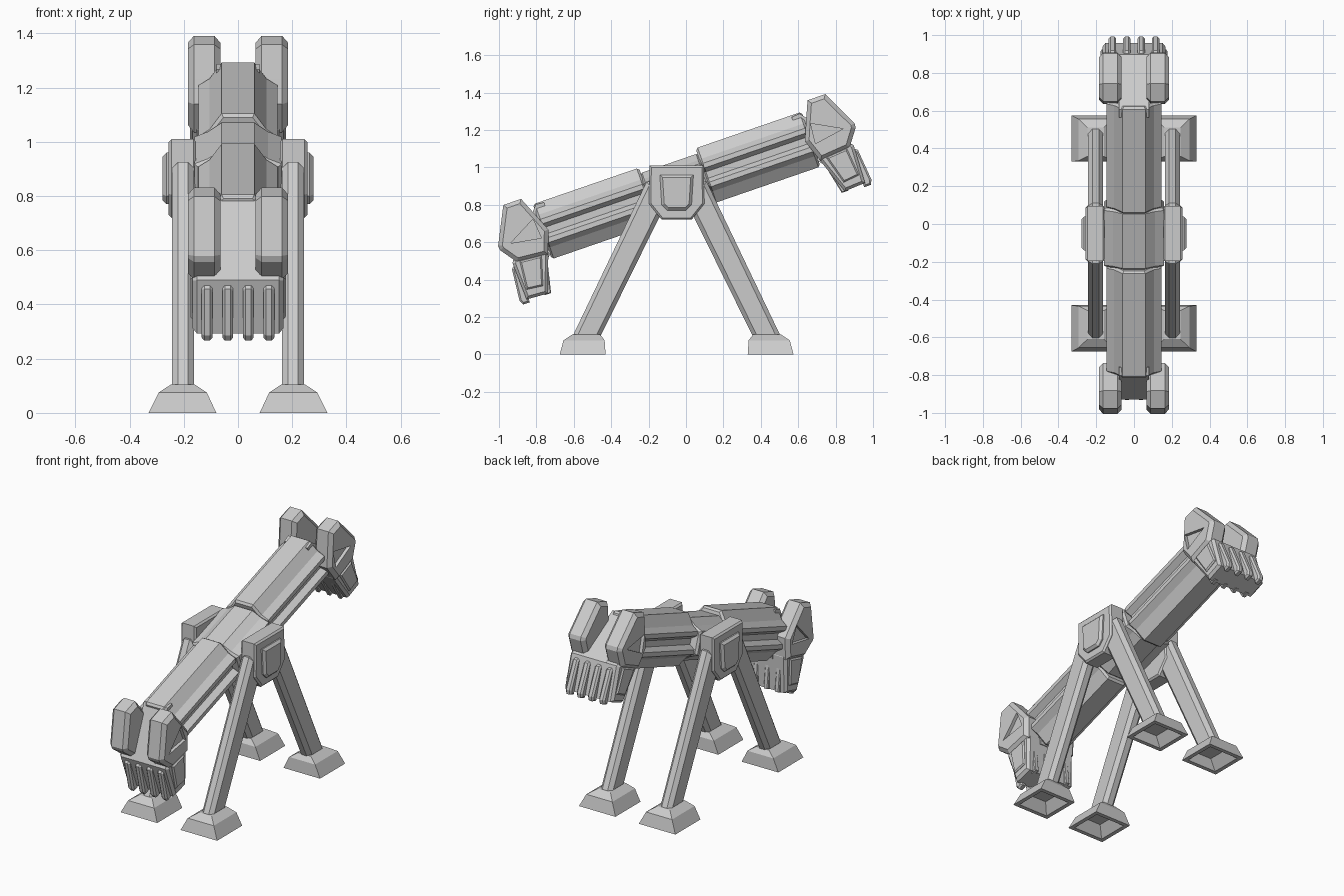
import bpy, bmesh, math

if "Cube" in bpy.data.objects:
    bpy.data.objects.remove(bpy.data.objects["Cube"])

TILT = math.radians(19)


def finish(name, bm, mirror, tilted):
    bmesh.ops.recalc_face_normals(bm, faces=bm.faces[:])
    me = bpy.data.meshes.new(name)
    bm.to_mesh(me)
    bm.free()
    ob = bpy.data.objects.new(name, me)
    bpy.context.collection.objects.link(ob)
    # tilted parts hang in the beam frame, the rest stand on the ground
    ob.location = (0, -0.05, 0.903 if tilted else 0)
    ob.rotation_euler = (TILT if tilted else 0, 0, 0)
    if mirror:
        m = ob.modifiers.new("mirror", 'MIRROR')
        m.use_axis = ('x' in mirror, 'y' in mirror, False)
        m.use_clip = False
        m.use_mirror_merge = False
    return ob


def prism(name, pts, a, b, axis='x', bevel=0.0, mirror='', tilted=True):
    """Extrude a profile from a to b along x or y, chamfering the end rims."""
    i = 0 if axis == 'x' else 1
    bm = bmesh.new()
    rings = []
    for t in (a, b):
        rings.append([bm.verts.new((t, p, q) if i == 0 else (p, t, q)) for p, q in pts])
    n = len(pts)
    for r in rings:
        bm.faces.new(r)
    for k in range(n):
        bm.faces.new((rings[0][k], rings[0][(k + 1) % n],
                      rings[1][(k + 1) % n], rings[1][k]))
    bmesh.ops.recalc_face_normals(bm, faces=bm.faces[:])
    if bevel:
        rim = [e for e in bm.edges if abs(e.verts[0].co[i] - e.verts[1].co[i]) < 1e-6]
        bmesh.ops.bevel(bm, geom=rim, offset=bevel, segments=1, affect='EDGES')
    return finish(name, bm, mirror, tilted)


def loft(name, rects, mirror, tilted=False):
    """Skin a stack of rectangles (x0, x1, y0, y1, z)."""
    bm = bmesh.new()
    rings = [[bm.verts.new((x, y, z)) for x, y in
              ((x0, y0), (x1, y0), (x1, y1), (x0, y1))] for x0, x1, y0, y1, z in rects]
    for r, s in zip(rings, rings[1:]):
        for k in range(4):
            bm.faces.new((r[k], r[(k + 1) % 4], s[(k + 1) % 4], s[k]))
    bm.faces.new(rings[0])
    bm.faces.new(rings[-1])
    return finish(name, bm, mirror, tilted)


def section(quarter):
    """Full symmetric cross-section from its upper right quarter."""
    right = quarter + [(x, -z) for x, z in reversed(quarter)]
    return right + [(-x, z) for x, z in reversed(right)]


# Beam halves with side grooves, and the centre collar
prism("beam", section([(.06, .155), (.105, .092), (.145, .066), (.145, .04), (.11, .018)]),
      .16, .76, 'y', .012, mirror='y')
prism("collar", section([(.06, .125), (.11, .09), (.16, .07)]), -.165, .165, 'y', .012)

# Ram heads: brow lobes with triangular side recesses
lobe = prism("head_lobe",
             [(.81, .203), (.91, .203), (1.008, .005), (1.005, -.02), (.94, -.11),
              (.77, -.125), (.725, 0), (.76, .085)], .065, .185, bevel=.022)
cut = prism("recess_cutter", [(.94, -.003), (.785, .08), (.775, -.03)], .165, .21)
cut.hide_render = True
cut.hide_set(True)
boo = lobe.modifiers.new("recess", 'BOOLEAN')
boo.operation = 'DIFFERENCE'
boo.object = cut
mir = lobe.modifiers.new("mirror", 'MIRROR')
mir.use_axis = (True, True, False)
mir.use_mirror_merge = False

# Sloping face between the lobes
prism("head_core", [(.70, .145), (.745, .15), (.965, -.105), (.94, -.14), (.77, -.14), (.71, -.05)],
      -.08, .08, mirror='y')
# Jaw with side plates
prism("jaw", [(.90, -.04), (.965, -.105), (.957, -.315), (.84, -.322), (.765, -.115), (.77, -.05)],
      -.167, .167, bevel=.015, mirror='y')
prism("jaw_plate", [(.925, -.11), (.94, -.265), (.85, -.275), (.805, -.12)],
      .155, .177, bevel=.008, mirror='xy')
# Ribs on the front and back of the jaw
for x in (.038, .114):
    prism("jaw_front_rib", [(.95, -.115), (.978, -.135), (.995, -.31), (.983, -.335), (.945, -.335)],
          x - .02, x + .02, bevel=.01, mirror='xy')
    prism("jaw_back_rib", [(.80, -.15), (.785, -.16), (.822, -.325), (.86, -.325)],
          x - .015, x + .015, bevel=.005, mirror='xy')

# Pivot hubs and raised cover plates
prism("hub", [(-.145, 1.01), (.145, 1.01), (.148, .805), (.08, .72), (-.08, .72), (-.148, .805)],
      .155, .256, bevel=.01, mirror='x', tilted=False)
prism("hub_plate", [(-.09, .96), (.09, .96), (.08, .80), (.05, .77), (-.05, .77), (-.08, .80)],
      .24, .278, bevel=.014, mirror='x', tilted=False)

# Splayed legs
prism("leg", [(.413, .085), (.562, .085), (.16, .925), (-.002, .925)],
      .163, .243, bevel=.022, mirror='xy', tilted=False)

# Hollow stepped feet
loft("foot", [(.145, .26, .42, .56, .06), (.105, .305, .405, .60, 0), (.08, .33, .38, .625, 0),
              (.115, .293, .385, .605, .075), (.16, .247, .408, .56, .105)], 'xy')
